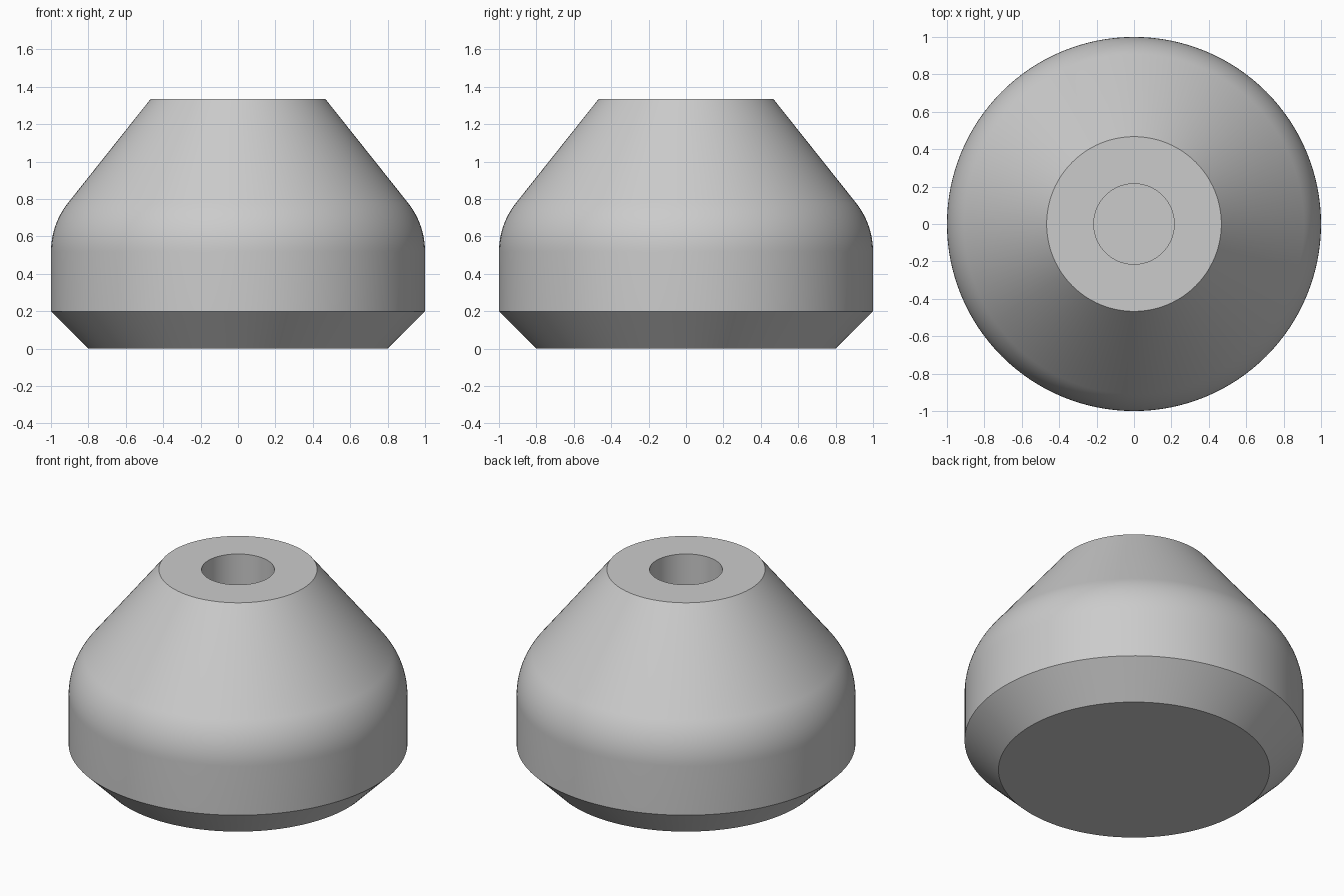
import bpy, bmesh, math

cube = bpy.data.objects.get("Cube")
if cube:
    bpy.data.objects.remove(cube, do_unlink=True)

SEGMENTS = 128
TOP_R, TOP_Z = 0.467, 1.335
BORE_R, BORE_FLOOR = 0.215, 0.53

# Rounded shoulder, tangent to the upright wall and to the cone
lean = math.radians(38.5)
fillet = 0.42
end_x = 1 - fillet * (1 - math.cos(lean))
end_z = TOP_Z - (end_x - TOP_R) / math.tan(lean)
start_z = end_z - fillet * math.sin(lean)
shoulder = []
for i in range(13):
    a = lean * i / 12
    shoulder.append((1 - fillet * (1 - math.cos(a)), start_z + fillet * math.sin(a)))

# Outline from the base, up the outside and down into the bore
profile = [(0.8, 0), (1, 0.2)] + shoulder + [
    (TOP_R, TOP_Z), (BORE_R, TOP_Z), (BORE_R, BORE_FLOOR)]

# Turn the outline into rings and close the base and the bore floor
bm = bmesh.new()
rings = []
for r, z in profile:
    rings.append([bm.verts.new((r * math.cos(math.tau * k / SEGMENTS),
                                r * math.sin(math.tau * k / SEGMENTS), z))
                  for k in range(SEGMENTS)])
for low, high in zip(rings, rings[1:]):
    for k in range(SEGMENTS):
        n = (k + 1) % SEGMENTS
        bm.faces.new((low[k], low[n], high[n], high[k]))
bm.faces.new(rings[0][::-1])
bm.faces.new(rings[-1])
bmesh.ops.recalc_face_normals(bm, faces=bm.faces)

mesh = bpy.data.meshes.new("turned_body")
bm.to_mesh(mesh)
bm.free()
body = bpy.data.objects.new("turned_body", mesh)
bpy.context.collection.objects.link(body)

# Plain grey finish
grey = bpy.data.materials.new("light_grey")
grey.use_nodes = True
colour = (0.6, 0.6, 0.6, 1)
grey.diffuse_color = colour
grey.node_tree.nodes["Principled BSDF"].inputs["Base Color"].default_value = colour
mesh.materials.append(grey)

# Smooth curves with crisp edges
bpy.ops.object.select_all(action="DESELECT")
body.select_set(True)
bpy.context.view_layer.objects.active = body
bpy.ops.object.shade_smooth_by_angle(angle=math.radians(30))
